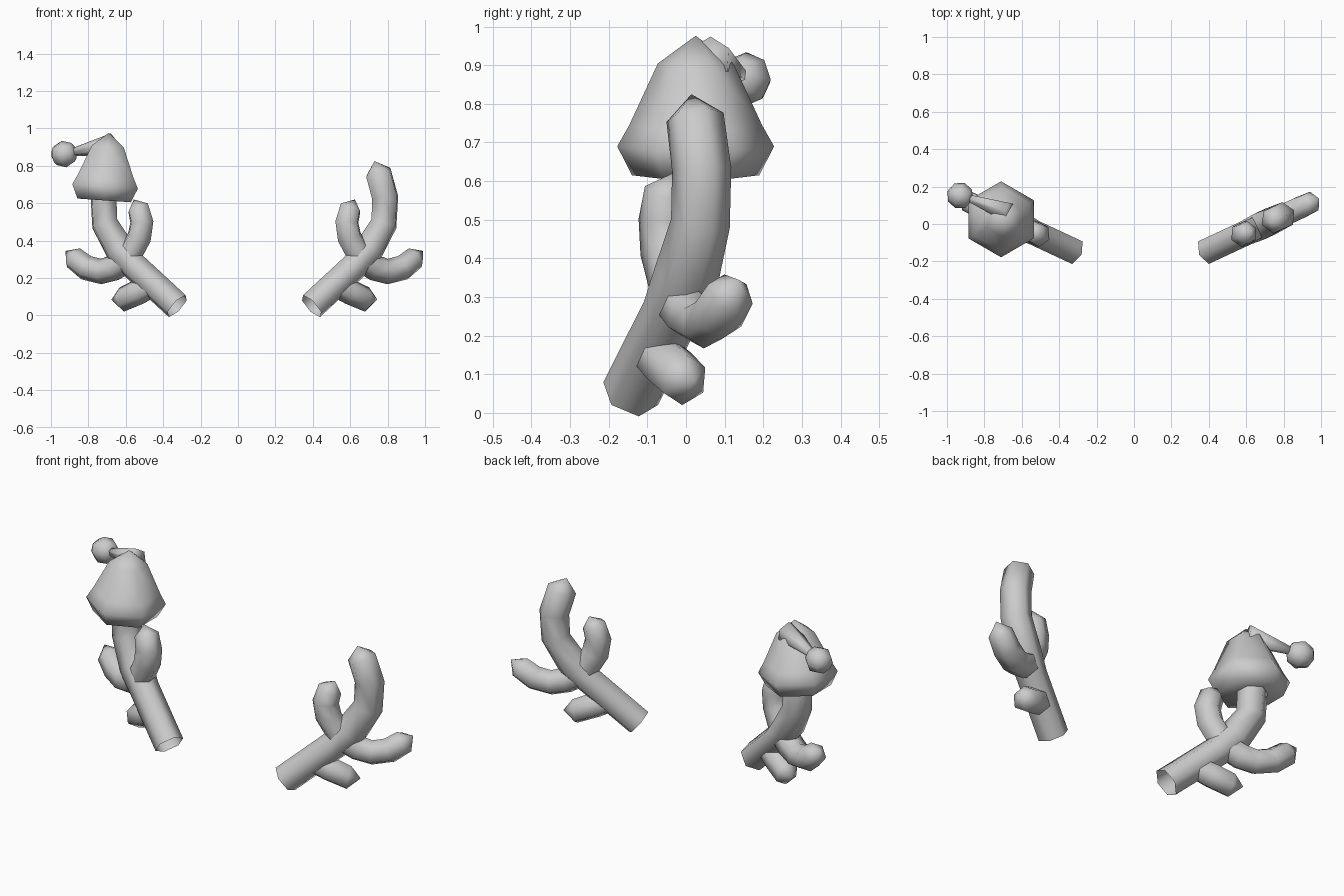
import bpy, bmesh, math
from mathutils import Vector, Matrix

if "Cube" in bpy.data.objects:
    bpy.data.objects.remove(bpy.data.objects["Cube"], do_unlink=True)

grey = bpy.data.materials.new("plain_grey")
grey.use_nodes = True
grey.diffuse_color = (0.6, 0.6, 0.6, 1)
grey.node_tree.nodes["Principled BSDF"].inputs["Base Color"].default_value = grey.diffuse_color

YAW = math.radians(25)
NORMAL = Vector((-math.sin(YAW), math.cos(YAW), 0))


def finish(bm, name):
    bmesh.ops.recalc_face_normals(bm, faces=bm.faces)
    mesh = bpy.data.meshes.new(name)
    bm.to_mesh(mesh)
    bm.free()
    mesh.materials.append(grey)
    mesh.shade_smooth()
    obj = bpy.data.objects.new(name, mesh)
    bpy.context.collection.objects.link(obj)
    return obj


def bridge(bm, rings):
    for a, b in zip(rings, rings[1:]):
        n = len(a)
        for i in range(n):
            j = (i + 1) % n
            bm.faces.new((a[i], a[j], b[j], b[i]))


def fan(bm, ring, point):
    tip = bm.verts.new(point)
    for i, v in enumerate(ring):
        bm.faces.new((v, ring[(i + 1) % len(ring)], tip))


def branch(bm, path, radii, tip):
    """Six-sided tube in the slanted antler plane, closed by a pointed tip."""
    def place(x, z):
        return Vector((x, math.tan(YAW) * (x - 0.70), z))
    pts = [place(*p) for p in path]
    end = place(*tip)
    rings = []
    for i, p in enumerate(pts):
        after = pts[i + 1] if i + 1 < len(pts) else end
        ahead = (after - p).normalized()
        back = (p - pts[i - 1]).normalized() if i else ahead
        side = (ahead + back).normalized().cross(NORMAL)
        ring = []
        for k in range(6):
            a = k * math.pi / 3
            ring.append(bm.verts.new(p + radii[i] * (math.cos(a) * side + math.sin(a) * NORMAL)))
        rings.append(ring)
    bridge(bm, rings)
    fan(bm, rings[-1], end)


def antler(name, mirrored):
    bm = bmesh.new()
    # main beam, open at the base
    branch(bm, [(.393, .05), (.62, .26), (.70, .35), (.78, .49), (.787, .63), (.75, .765)],
           [.077, .077, .085, .077, .077, .075], (.73, .825))
    # inner tine
    branch(bm, [(.65, .32), (.595, .42), (.582, .50), (.602, .575)],
           [.07, .07, .068, .062], (.625, .62))
    # outer tine
    branch(bm, [(.66, .30), (.73, .255), (.80, .235), (.88, .255), (.947, .308)],
           [.07, .07, .068, .068, .063], (.99, .345))
    # lower tine
    branch(bm, [(.50, .17), (.60, .125), (.69, .085)], [.06, .068, .066], (.745, .085))
    if mirrored:
        for v in bm.verts:
            v.co.x = 0.068 - v.co.x
    return finish(bm, name)


antler("left_antler", False)
antler("right_antler", True)

# Hat: six-sided lathe, leaning slightly
bm = bmesh.new()
rings = []
for z, r in [(.615, .165), (.69, .203), (.745, .172), (.905, .098)]:
    rings.append([bm.verts.new((r * math.sin(k * math.pi / 3), r * math.cos(k * math.pi / 3), z))
                  for k in range(6)])
bridge(bm, rings)
fan(bm, rings[-1], (0, 0, .977))
fan(bm, rings[0], (0, 0, .63))
pivot = Vector((0, 0, .7))
bmesh.ops.rotate(bm, verts=bm.verts, cent=pivot, matrix=Matrix.Rotation(math.radians(4), 3, 'Y'))
bmesh.ops.translate(bm, verts=bm.verts, vec=(-.71, .025, 0))
finish(bm, "hat")

# Drooping tail of the hat
start, stop = Vector((-.67, .06, .915)), Vector((-.90, .145, .87))
axis = stop - start
bm = bmesh.new()
bmesh.ops.create_cone(bm, cap_ends=True, segments=6, radius1=.06, radius2=.018, depth=axis.length)
turn = axis.to_track_quat('Z', 'Y').to_matrix().to_4x4()
bm.transform(Matrix.Translation((start + stop) / 2) @ turn)
finish(bm, "hat_tail")

# Pompom
bm = bmesh.new()
bmesh.ops.create_uvsphere(bm, u_segments=8, v_segments=4, radius=.072)
bm.transform(Matrix.Translation((-.93, .152, .863)) @ turn)
finish(bm, "pompom")
